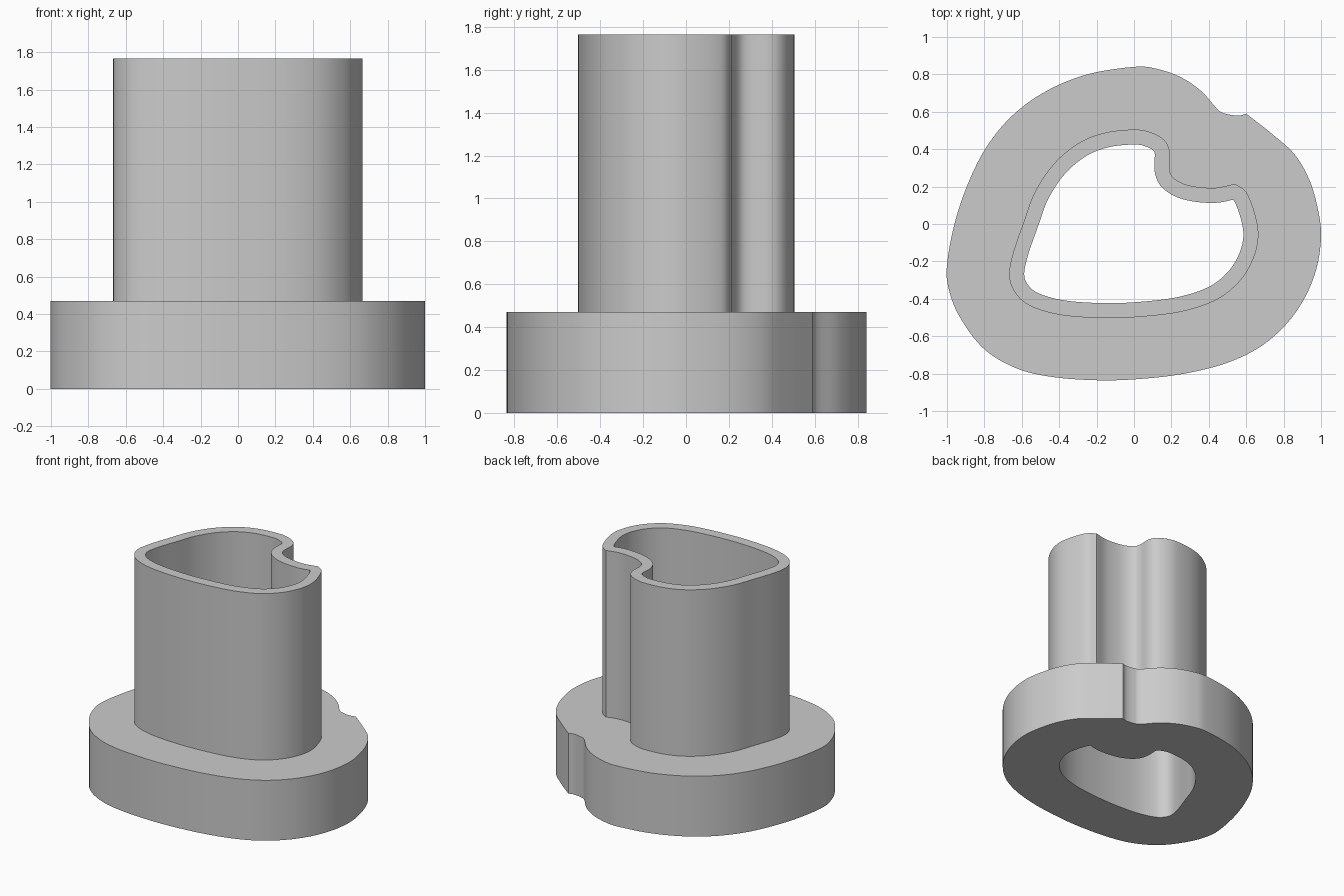
import bpy
import bmesh
from mathutils import Vector

FLANGE_TOP = 0.47
TUBE_TOP = 1.765
WALL = 0.08
STEPS = 7

default_cube = bpy.data.objects.get("Cube")
if default_cube:
    bpy.data.objects.remove(default_cube, do_unlink=True)

grey = bpy.data.materials.new("light_grey")
grey.use_nodes = True
colour = (0.6, 0.6, 0.6, 1)
grey.diffuse_color = colour
grey.node_tree.nodes["Principled BSDF"].inputs["Base Color"].default_value = colour


def smooth_outline(points):
    """Clockwise closed spline in hundredths, with one sharp corner at its start."""
    chain = [Vector(p) / 100 for p in points]
    chain.append(chain[0].copy())
    before = chain[0] * 2 - chain[1]
    after = chain[-1] * 2 - chain[-2]
    chain = [before] + chain + [after]
    outline = []
    for a, b, c, d in zip(chain, chain[1:], chain[2:], chain[3:]):
        for step in range(STEPS):
            t = step / STEPS
            outline.append(0.5 * (2 * b + (c - a) * t
                                  + (2 * a - 5 * b + 4 * c - d) * t ** 2
                                  + (3 * b - a - 3 * c + d) * t ** 3))
    return outline


def inset_outline(outline, distance):
    """Move an outline inward and drop the points that would cross over."""
    result = []
    for i, point in enumerate(outline):
        along = outline[(i + 1) % len(outline)] - outline[i - 1]
        moved = point + Vector((along.y, -along.x)).normalized() * distance
        if min((moved - other).length for other in outline) > distance * 0.99:
            result.append(moved)
    return result


def ring(bm, outline, z):
    """Closed loop of vertices and edges at one height."""
    verts = [bm.verts.new((p.x, p.y, z)) for p in outline]
    for i, vert in enumerate(verts):
        bm.edges.new((verts[i - 1], vert))
    return verts


def wall(bm, low, high, outward):
    """Upright wall between two matching rings."""
    for i in range(len(low)):
        corners = [low[i - 1], low[i], high[i], high[i - 1]]
        bm.faces.new(corners[::-1] if outward else corners)


def cap(bm, outer, inner, direction):
    """Flat ring-shaped face between two loops, facing up or down."""
    edges = [bm.edges.get((loop[i - 1], loop[i]))
             for loop in (outer, inner) for i in range(len(loop))]
    filled = bmesh.ops.triangle_fill(bm, edges=edges, use_beauty=True)
    for face in filled["geom"]:
        if isinstance(face, bmesh.types.BMFace):
            face.normal_update()
            if face.normal.z * direction < 0:
                face.normal_flip()


def finish(bm, name):
    mesh = bpy.data.meshes.new(name)
    bm.to_mesh(mesh)
    bm.free()
    mesh.materials.append(grey)
    obj = bpy.data.objects.new(name, mesh)
    bpy.context.collection.objects.link(obj)
    bpy.ops.object.select_all(action="DESELECT")
    obj.select_set(True)
    bpy.context.view_layer.objects.active = obj
    bpy.ops.object.shade_smooth_by_angle()


# Outlines, each starting at its sharp corner
tube_outline = smooth_outline([
    (54, 21.5), (60, 17), (64.5, 6), (66.5, -6), (64, -18), (57, -30),
    (45, -40), (27, -46.5), (5, -49.5), (-17, -50.3), (-40, -48.5),
    (-56, -43.5), (-64, -36), (-66.7, -27), (-64.5, -15), (-59, 1),
    (-53, 17), (-43, 32), (-30, 43), (-16, 48.7), (0, 50.5), (9, 49),
    (16, 45), (19, 39), (19, 29), (22, 24), (30, 20.5), (43, 19.3)])
flange_outline = smooth_outline([
    (60, 59), (74, 48), (86, 37), (94, 23), (98.5, 7), (100, -7),
    (97.5, -24), (91, -40), (81, -54), (67, -66), (49, -74.5), (27, -80),
    (5, -82.7), (-17, -83.6), (-42, -82), (-62, -77.5), (-80, -67),
    (-93, -50), (-99, -35), (-100, -22), (-96, 0), (-89, 21), (-79, 41),
    (-65, 58), (-47, 71), (-25, 80), (0, 84), (12, 83), (25, 78.5),
    (36, 71), (45, 61), (50, 58.7), (56, 58)])
hole_outline = inset_outline(tube_outline, WALL)

# Broad flange at the base: side, underside and ledge
bm = bmesh.new()
low = ring(bm, flange_outline, 0)
high = ring(bm, flange_outline, FLANGE_TOP)
wall(bm, low, high, True)
cap(bm, low, ring(bm, hole_outline, 0), -1)
cap(bm, high, ring(bm, tube_outline, FLANGE_TOP), 1)
finish(bm, "base_flange")

# Hollow tube: outer wall, through hole and rim
bm = bmesh.new()
outer_top = ring(bm, tube_outline, TUBE_TOP)
inner_top = ring(bm, hole_outline, TUBE_TOP)
wall(bm, ring(bm, tube_outline, FLANGE_TOP), outer_top, True)
wall(bm, ring(bm, hole_outline, 0), inner_top, False)
cap(bm, outer_top, inner_top, 1)
finish(bm, "hollow_tube")
